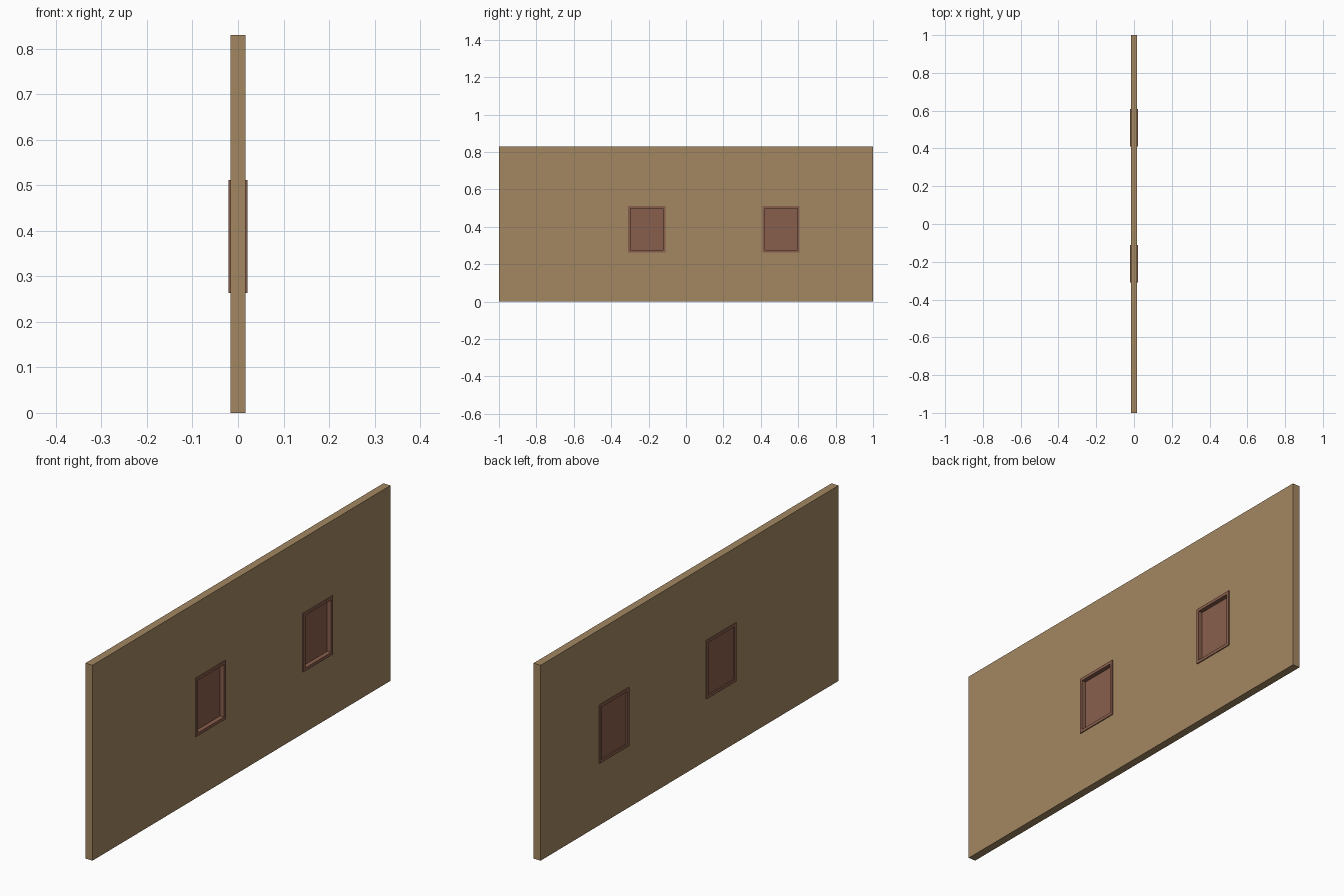
import bpy
import bmesh
from mathutils import Matrix

if "Cube" in bpy.data.objects:
    bpy.data.objects.remove(bpy.data.objects["Cube"])


def material(name, colour):
    m = bpy.data.materials.new(name)
    m.diffuse_color = (*colour, 1)
    m.use_nodes = True
    m.node_tree.nodes["Principled BSDF"].inputs["Base Color"].default_value = m.diffuse_color
    return m


tan = material("tan wall", (0.37, 0.245, 0.12))
brown = material("reddish brown", (0.25, 0.113, 0.073))


def boxes(name, extents, mat):
    """One object made of boxes given as (x0, x1, y0, y1, z0, z1)."""
    bm = bmesh.new()
    for x0, x1, y0, y1, z0, z1 in extents:
        mtx = (Matrix.Translation(((x0 + x1) / 2, (y0 + y1) / 2, (z0 + z1) / 2))
               @ Matrix.Diagonal((x1 - x0, y1 - y0, z1 - z0, 1)))
        bmesh.ops.create_cube(bm, size=1, matrix=mtx)
    me = bpy.data.meshes.new(name)
    bm.to_mesh(me)
    bm.free()
    me.materials.append(mat)
    ob = bpy.data.objects.new(name, me)
    bpy.context.collection.objects.link(ob)
    return ob


def frame(name, y0, y1, z0, z1):
    """Square-edged ring cut through a solid block."""
    ob = boxes(name, [(-FX, FX, y0, y1, z0, z1)], brown)
    cut(ob, [(-0.1, 0.1, y0 + T, y1 - T, z0 + T, z1 - T)])
    return ob


def cut(ob, extents):
    cutter = boxes("cutter", extents, ob.data.materials[0])
    cutter.hide_render = True
    mod = ob.modifiers.new("openings", 'BOOLEAN')
    mod.operation = 'DIFFERENCE'
    mod.solver = 'EXACT'
    mod.object = cutter
    bpy.context.view_layer.objects.active = ob
    bpy.ops.object.modifier_apply(modifier=mod.name)
    bpy.data.objects.remove(cutter)


FX, T = 0.0205, 0.013          # frame half depth and bar width
Z0, Z1 = 0.263, 0.512          # window height range
windows = [(-0.31, -0.11), (0.41, 0.608)]

# wall panel with two window openings
wall = boxes("wall", [(-0.017, 0.0165, -1, 1, 0, 0.83)], tan)
cut(wall, [(-0.1, 0.1, a + 0.001, b - 0.001, Z0 + 0.001, Z1 - 0.001)
           for a, b in windows])

# window frames and recessed panes
for i, (a, b) in enumerate(windows, 1):
    frame(f"window_frame_{i}", a, b, Z0, Z1)
    boxes(f"window_pane_{i}",
          [(-0.015, 0.002, a + T / 2, b - T / 2, Z0 + T / 2, Z1 - T / 2)], brown)
